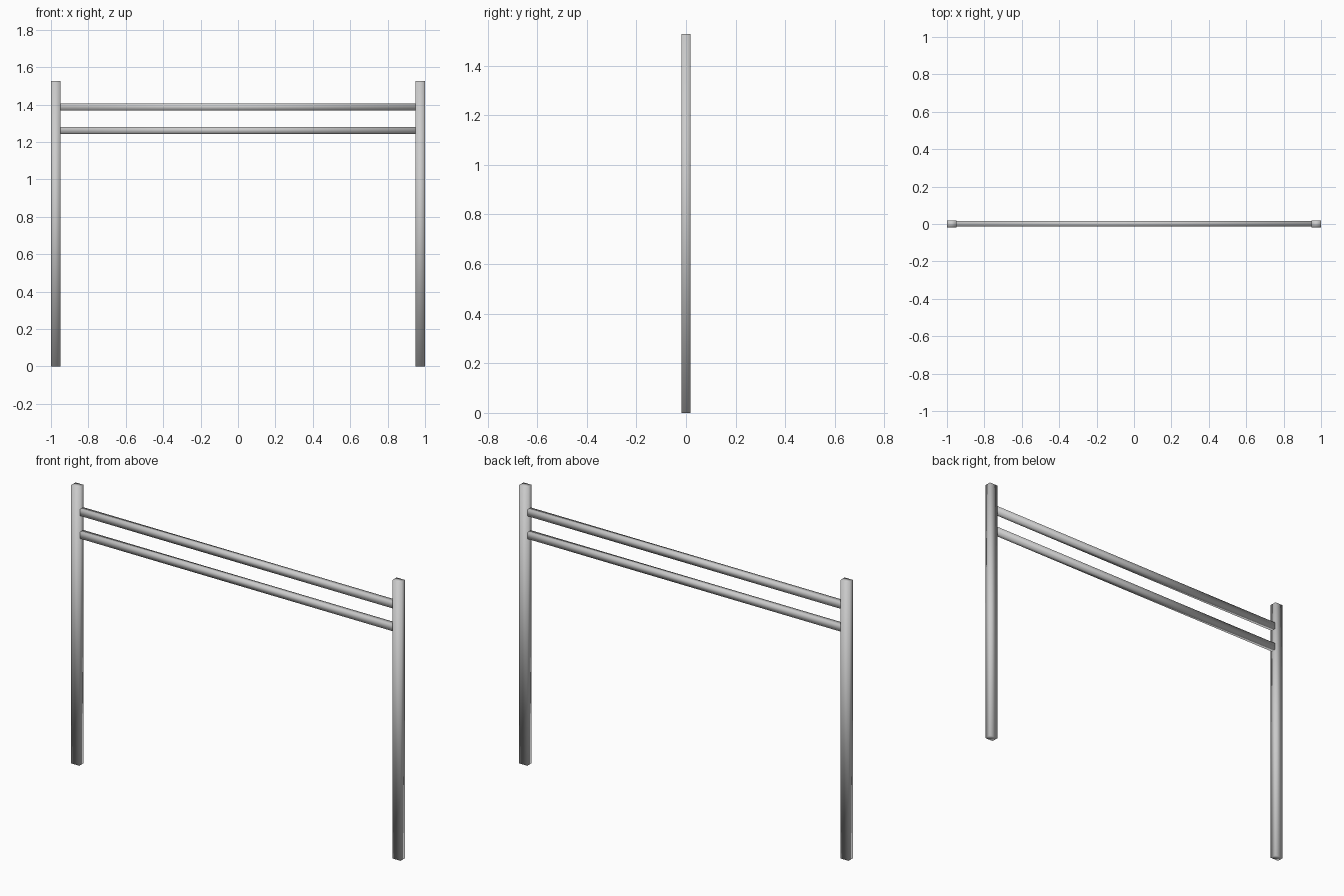
import bpy

if "Cube" in bpy.data.objects:
    bpy.data.objects.remove(bpy.data.objects["Cube"])

POST_H = 1.527


def bar(name, size, center):
    """Softly shaded rectangular bar."""
    bpy.ops.mesh.primitive_cube_add(size=1, location=center)
    ob = bpy.context.object
    ob.name = name
    ob.scale = size
    bpy.ops.object.transform_apply(location=False, rotation=False, scale=True)
    bpy.ops.object.shade_smooth()
    return ob


# Upright posts at both ends
for side, sx in (("left", -1), ("right", 1)):
    bar(side + "_post", (0.05, 0.038, POST_H), (sx * 0.975, 0, POST_H / 2))

# Two horizontal rails meeting the inner faces of the posts
for name, z in (("upper_rail", 1.387), ("lower_rail", 1.262)):
    bar(name, (1.902, 0.03, 0.036), (0, 0.002, z))
